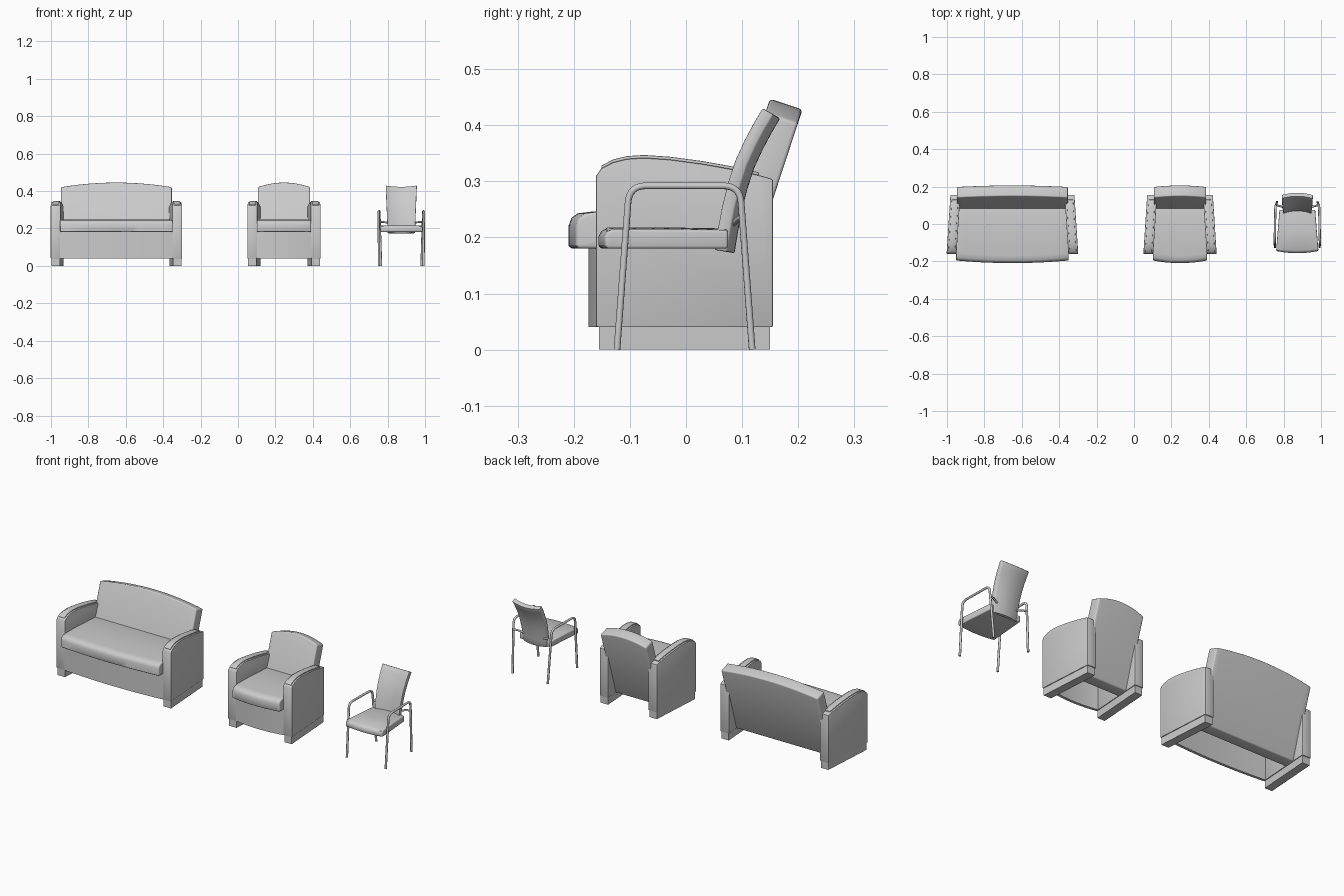
import bpy, bmesh, math
from mathutils import Vector

if "Cube" in bpy.data.objects:
    bpy.data.objects.remove(bpy.data.objects["Cube"])


def loft(name, rings, bevel=0.0, segments=2):
    """Skin closed rings of points, cap both ends, round the hard edges."""
    bm = bmesh.new()
    vr = [[bm.verts.new(p) for p in r] for r in rings]
    n = len(vr[0])
    for a, b in zip(vr, vr[1:]):
        for i in range(n):
            j = (i + 1) % n
            bm.faces.new((a[i], a[j], b[j], b[i]))
    bm.faces.new(vr[0])
    bm.faces.new(vr[-1])
    bmesh.ops.recalc_face_normals(bm, faces=bm.faces)
    if bevel:
        hard = [e for e in bm.edges if e.calc_face_angle(0) > math.radians(50)]
        bmesh.ops.bevel(bm, geom=hard, offset=bevel, segments=segments,
                        profile=0.5, affect='EDGES', clamp_overlap=True)
    me = bpy.data.meshes.new(name)
    bm.to_mesh(me)
    bm.free()
    ob = bpy.data.objects.new(name, me)
    bpy.context.collection.objects.link(ob)
    bpy.ops.object.select_all(action='DESELECT')
    ob.select_set(True)
    bpy.context.view_layer.objects.active = ob
    bpy.ops.object.shade_smooth_by_angle(angle=math.radians(35))
    return ob


def stations(n):
    return [-1 + 2 * i / n for i in range(n + 1)]


def tube(name, corners, radius, fillet):
    """Round tube through the corners, with filleted bends."""
    pts = [Vector(c) for c in corners]
    path = [pts[0]]
    for a, c, b in zip(pts, pts[1:], pts[2:]):
        p, q = c + (a - c).normalized() * fillet, c + (b - c).normalized() * fillet
        for i in range(9):
            t = i / 8
            path.append(p * (1 - t) ** 2 + c * 2 * t * (1 - t) + q * t * t)
    path.append(pts[-1])
    cu = bpy.data.curves.new(name, 'CURVE')
    cu.dimensions = '3D'
    cu.bevel_depth = radius
    cu.bevel_resolution = 3
    cu.use_fill_caps = True
    sp = cu.splines.new('POLY')
    sp.points.add(len(path) - 1)
    for s, p in zip(sp.points, path):
        s.co = (*p, 1)
    bpy.context.collection.objects.link(bpy.data.objects.new(name, cu))


ARM_TOP = [(-.16, .31), (-.151, .323), (-.13, .334), (-.105, .340), (-.075, .342),
           (-.03, .339), (.03, .331), (.08, .322), (.13, .311), (.155, .304)]


def upholstered(name, cx, hw):
    """Sofa or armchair: cx is the centre, hw half the seat width."""
    # arms, bases and top caps, toed in towards the back
    def slab(part, s, inner, outer, profile, bevel):
        rings = [[(cx + s * (hw + d - .065 * (y + .16)), y, z) for y, z in profile]
                 for d in (inner, outer)]
        loft(f"{name}_{part}", rings, bevel)

    for s, side in ((-1, "left"), (1, "right")):
        slab(f"{side}_arm", s, -.002, .051, [(-.16, .04)] + ARM_TOP + [(.155, .04)], .003)
        slab(f"{side}_arm_base", s, .002, .047,
             [(-.155, 0), (-.155, .042), (.15, .042), (.15, 0)], 0)
        top = ARM_TOP[1:-1]
        cap = [(y, z + .005) for y, z in top] + [(y, z - .006) for y, z in reversed(top)]
        slab(f"{side}_arm_cap", s, .007, .042, cap, .002)

    # bowed front panel
    rings = []
    for t in stations(16):
        f = -.174 + .014 * t * t
        rings.append([(cx + t * hw, y, z) for y, z in
                      ((f, .04), (f, .185), (f + .015, .185), (f + .015, .04))])
    loft(f"{name}_front_panel", rings)

    # seat cushion with rolled, bowed front
    rings = []
    for t in stations(16):
        f = -.209 + .014 * t * t
        rings.append([(cx + t * hw, y, z) for y, z in
                      ((.09, .18), (f + .003, .18), (f, .185), (f, .222), (f + .005, .235),
                       (f + .016, .243), (f + .04, .246), (-.06, .248), (.09, .247))])
    loft(f"{name}_seat", rings, .006, 3)

    # leaning backrest with crowned top
    u, n = Vector((.314, .949)), Vector((.949, -.314))
    base = Vector((.015, .04))
    rings = []
    for t in stations(20):
        front = base + u * (.429 - .026 * t * t)
        back = front + n * .061
        rings.append([(cx + t * (hw - .005), y, z) for y, z in
                      (base, front, back, (.08, .04))])
    loft(f"{name}_backrest", rings, .006, 3)


upholstered("sofa", -.65, .301)
upholstered("armchair", .246, .145)

# side chair: tubular legs and arms in one loop per side
CX = .873
for s, side in ((-1, "left"), (1, "right")):
    tube(f"chair_{side}_leg_and_arm",
         [(CX + s * .119, -.123, 0), (CX + s * .121, -.101, .292),
          (CX + s * .117, .096, .292), (CX + s * .108, .118, 0)], .006, .03)
    tube(f"chair_{side}_back_bracket",
         [(CX + s * .113, .101, .235), (CX + s * .09, .095, .235),
          (CX + s * .06, .085, .225)], .005, .012)

# side chair seat, narrowing to the back
rings = []
for t in stations(16):
    f = -.156 + .012 * t * t
    c = .003 * (1 - t * t)
    prof = ((.075, .18), (f + .004, .18), (f, .186), (f, .202), (f + .005, .211),
            (f + .016, .215 + c), (-.04, .215 + c), (.075, .213 + c))
    rings.append([(CX + t * (.114 - .08 * (y + .156)), y, z) for y, z in prof])
loft("chair_seat", rings, .005, 3)

# side chair backrest, curved in both directions
FRONT = [(.05, .178), (.056, .215), (.064, .257), (.074, .297),
         (.087, .337), (.104, .374), (.120, .404), (.136, .431)]
rings = []
for t in stations(14):
    bow = .014 * (1 - t * t)
    front, back = [], []
    for i, (y, z) in enumerate(FRONT):
        a, b = FRONT[max(i - 1, 0)], FRONT[min(i + 1, len(FRONT) - 1)]
        d = (Vector(b) - Vector(a)).normalized()
        n = Vector((d.y, -d.x))
        x = CX + t * (.073 + .010 * (z - .178) / .25)
        p, q = Vector((y, z)) + n * bow, Vector((y, z)) + n * (bow + .023)
        front.append((x, p.x, p.y))
        back.append((x, q.x, q.y))
    rings.append(front + back[::-1])
loft("chair_backrest", rings, .003)
